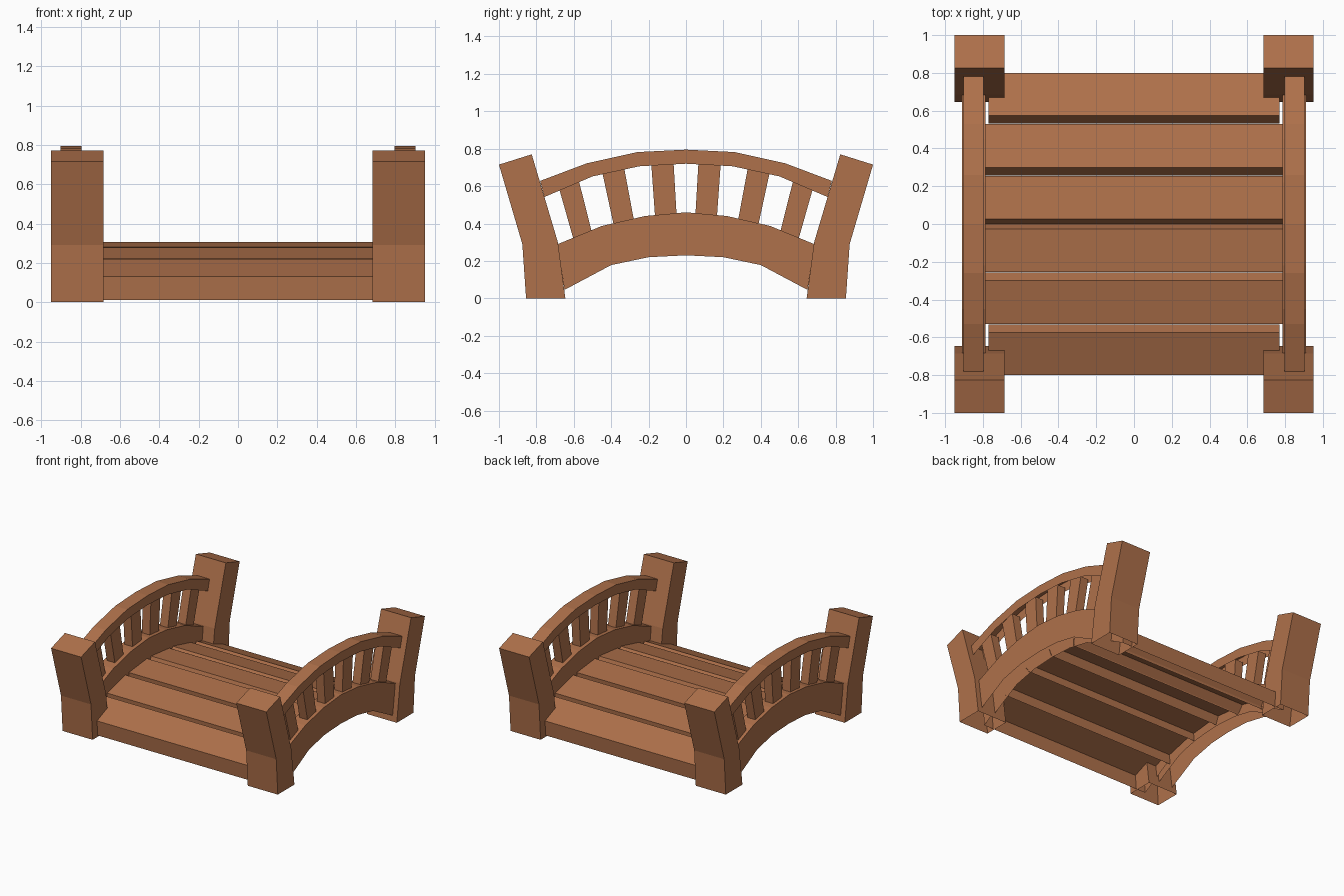
import bpy, bmesh

if "Cube" in bpy.data.objects:
    bpy.data.objects.remove(bpy.data.objects["Cube"])

wood = bpy.data.materials.new("warm brown wood")
wood.diffuse_color = (0.43, 0.165, 0.07, 1)
wood.use_nodes = True
wood.node_tree.nodes["Principled BSDF"].inputs["Base Color"].default_value = wood.diffuse_color


def extrude_x(name, profile, x0, x1, skip=()):
    """Prism from a closed (y, z) profile, from x0 to x1; edges in skip stay open."""
    bm = bmesh.new()
    a = [bm.verts.new((x0, y, z)) for y, z in profile]
    b = [bm.verts.new((x1, y, z)) for y, z in profile]
    bm.faces.new(a)
    bm.faces.new(b[::-1])
    n = len(profile)
    sides = []
    for i in range(n):
        j = (i + 1) % n
        sides.append(bm.faces.new((a[i], b[i], b[j], a[j])))
    bmesh.ops.recalc_face_normals(bm, faces=bm.faces[:])
    bmesh.ops.delete(bm, geom=[sides[i] for i in skip], context='FACES')
    me = bpy.data.meshes.new(name)
    bm.to_mesh(me)
    bm.free()
    me.materials.append(wood)
    ob = bpy.data.objects.new(name, me)
    bpy.context.collection.objects.link(ob)


def flip(profile):
    return [(-y, z) for y, z in profile]


def arch(top, bottom):
    """Closed symmetric arch from half profiles that start at y = 0."""
    full = lambda h: flip(h[:0:-1]) + h
    return full(top) + full(bottom)[::-1]


def both_sides(name, profile, x0, x1, skip=()):
    extrude_x(name + "_right", profile, x0, x1, skip)
    extrude_x(name + "_left", profile, -x1, -x0, skip)


# corner posts, bent outwards, open underneath
post = [(0.645, 0), (0.855, 0), (0.875, 0.29), (1.0, 0.715), (0.825, 0.77), (0.685, 0.30)]
both_sides("back_post", post, 0.685, 0.95, [0])
both_sides("front_post", flip(post), 0.685, 0.95, [0])

# arched side beams, open underneath
underside = range(7, 13)
both_sides("side_beam", arch(
    [(0, 0.46), (0.22, 0.44), (0.45, 0.387), (0.685, 0.29)],
    [(0, 0.23), (0.20, 0.22), (0.40, 0.178), (0.65, 0.045)]), 0.785, 0.91, underside)

# arched handrails
both_sides("handrail", arch(
    [(0, 0.795), (0.26, 0.782), (0.53, 0.722), (0.78, 0.628)],
    [(0, 0.72), (0.25, 0.706), (0.50, 0.652), (0.757, 0.542)]), 0.797, 0.903, underside)

# balusters, fanned out from the centre
balusters = [
    [(0.05, 0.44), (0.165, 0.43), (0.186, 0.725), (0.067, 0.735)],
    [(0.277, 0.41), (0.385, 0.385), (0.449, 0.68), (0.333, 0.71)],
    [(0.50, 0.34), (0.60, 0.31), (0.682, 0.60), (0.577, 0.645)],
]
for i, b in enumerate(balusters):
    both_sides(f"back_baluster_{i + 1}", b, 0.815, 0.885, [0, 2])
    both_sides(f"front_baluster_{i + 1}", flip(b), 0.815, 0.885, [0, 2])

# deck planks, hollow underneath, following the arch
planks = [
    ([(0.80, 0.13), (0.575, 0.22), (0.532, 0.155), (0.79, 0.01)], 0.77),
    ([(0.53, 0.222), (0.30, 0.279), (0.257, 0.222), (0.525, 0.14)], 0.79),
    ([(0.255, 0.281), (0.026, 0.305), (0.0, 0.24), (0.25, 0.216)], 0.79),
]
for i, (p, x) in enumerate(planks):
    extrude_x(f"back_plank_{i + 1}", p, -x, x, [2])
    extrude_x(f"front_plank_{i + 1}", flip(p), -x, x, [2])
